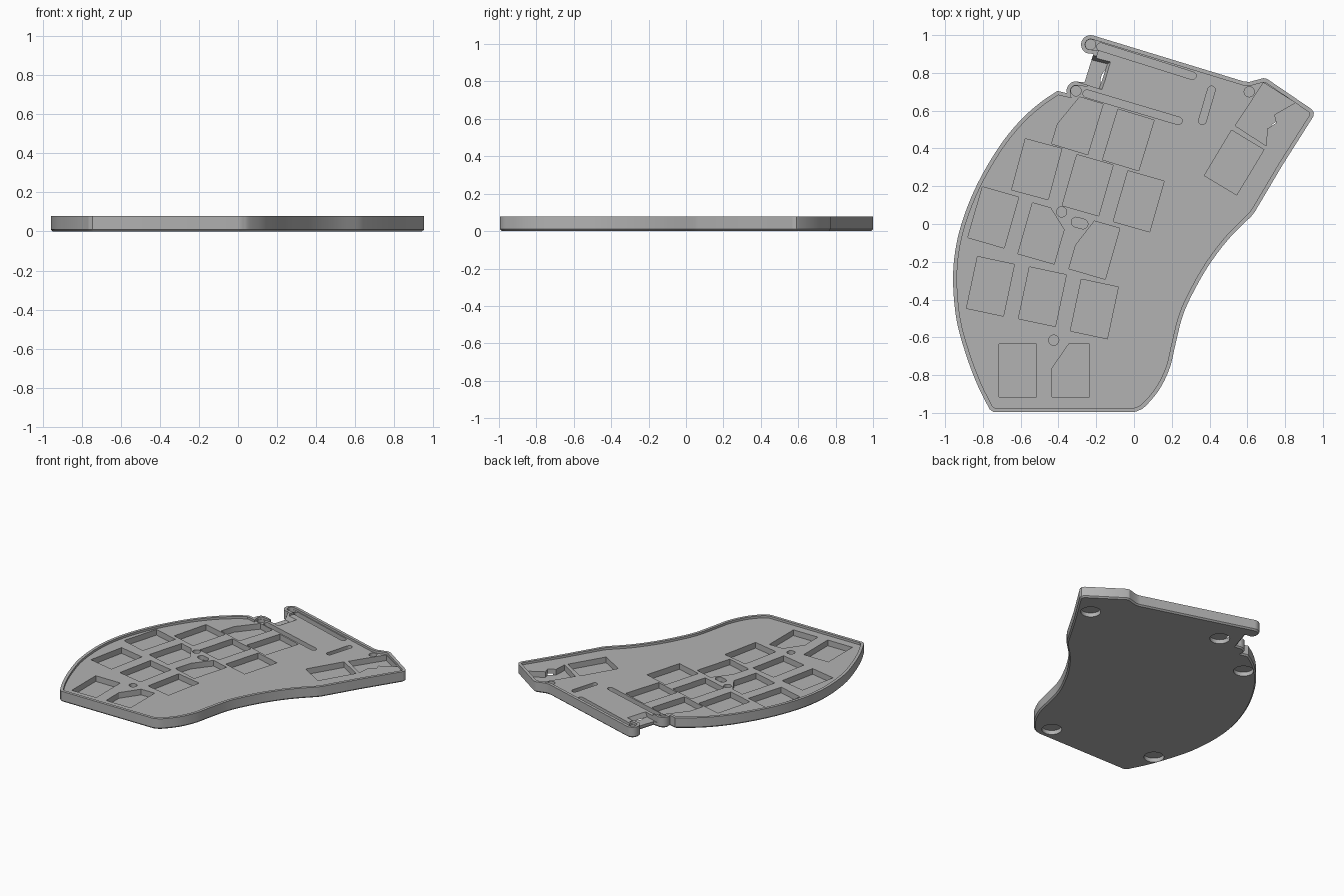
import bpy
import bmesh
from math import cos, sin, radians
from mathutils import Vector

cube = bpy.data.objects.get("Cube")
if cube:
    bpy.data.objects.remove(cube)

TOP, FLOOR, POCKET, GROOVE = 0.078, 0.062, 0.02, 0.03
CHAMFER, RIM, ABOVE = 0.01, 0.021, 0.12

grey = bpy.data.materials.new("grey plastic")
grey.use_nodes = True
tone = (0.45, 0.45, 0.45, 1)
grey.diffuse_color = tone
grey.node_tree.nodes["Principled BSDF"].inputs["Base Color"].default_value = tone


def arc(x, y, r, start, end, steps=12):
    angles = [radians(start + (end - start) * i / steps) for i in range(steps + 1)]
    return [Vector((x + r * cos(a), y + r * sin(a))) for a in angles]


def spline(points, steps=5):
    """Smooth curve through the points."""
    p = [Vector(q) for q in points]
    p = [2 * p[0] - p[1]] + p + [2 * p[-1] - p[-2]]
    out = []
    for a, b, c, d in zip(p, p[1:], p[2:], p[3:]):
        for i in range(steps):
            t = i / steps
            out.append((2 * b + (c - a) * t + (2 * a - 5 * b + 4 * c - d) * t ** 2
                        + (3 * b - a - 3 * c + d) * t ** 3) / 2)
    return out + [p[-2]]


def inset(loop, distance):
    """Move a counterclockwise loop inwards."""
    out = []
    for i, p in enumerate(loop):
        a = (p - loop[i - 1]).normalized()
        b = (loop[(i + 1) % len(loop)] - p).normalized()
        n = Vector((-a.y - b.y, a.x + b.x)).normalized()
        scale = max(n.dot(Vector((-a.y, a.x))), 0.6)
        out.append(p + n * distance / scale)
    return out


def loft(bm, layers):
    """Closed solid through (loop, height) layers."""
    rings = [[bm.verts.new((p[0], p[1], z)) for p in loop] for loop, z in layers]
    n = len(rings[0])
    faces = [bm.faces.new(rings[0]), bm.faces.new(rings[-1])]
    for low, high in zip(rings, rings[1:]):
        for i in range(n):
            j = (i + 1) % n
            faces.append(bm.faces.new((low[i], low[j], high[j], high[i])))
    bmesh.ops.recalc_face_normals(bm, faces=faces)


def prism(bm, loop, bottom, top=ABOVE):
    loft(bm, [(loop, bottom), (loop, top)])


def make_object(name, bm):
    mesh = bpy.data.meshes.new(name)
    bm.to_mesh(mesh)
    bm.free()
    obj = bpy.data.objects.new(name, mesh)
    bpy.context.collection.objects.link(obj)
    mesh.materials.append(grey)
    return obj


def key_pocket(x, y, angle, side=0, cut_w=0, cut_h=0):
    """Tilted rectangle, with an upper corner cut off on one side if asked."""
    w, h = 0.1, 0.14
    pts = [(-w, -h), (w, -h)]
    pts += [(w, h - cut_h), (w - cut_w, h)] if side > 0 else [(w, h)]
    pts += [(cut_w - w, h), (-w, h - cut_h)] if side < 0 else [(-w, h)]
    c, s = cos(radians(angle)), sin(radians(angle))
    return [Vector((x + c * u - s * v, y + s * u + c * v)) for u, v in pts]


def slot(a, b, r=0.02):
    a, b = Vector(a), Vector(b)
    side = Vector((0, 1)).angle_signed(b - a)
    turn = -side * 180 / radians(180)
    return arc(*b, r, turn, turn + 180, 8) + arc(*a, r, turn + 180, turn + 360, 8)


# Case outline, counterclockwise
inner_curve = spline([(0.02, -0.99), (0.06, -0.965), (0.135, -0.875), (0.19, -0.76), (0.22, -0.635),
                      (0.26, -0.48), (0.325, -0.34), (0.405, -0.205), (0.505, -0.075), (0.62, 0.04)])
outer_curve = spline([(-0.405, 0.705), (-0.5, 0.64), (-0.605, 0.545), (-0.71, 0.415), (-0.815, 0.24),
                      (-0.89, 0.07), (-0.94, -0.105), (-0.958, -0.29), (-0.94, -0.505),
                      (-0.89, -0.69), (-0.83, -0.85), (-0.765, -0.98)])
corner = [(0.64, 0.065), (0.785, 0.31), (0.95, 0.57), (0.952, 0.59), (0.94, 0.608),
          (0.705, 0.768), (0.685, 0.772), (0.61, 0.752), (0.58, 0.755)]
outline = [Vector((-0.745, -0.995)), Vector((0, -0.995))] + inner_curve
outline += [Vector(p) for p in corner]
outline += arc(-0.23, 0.95, 0.05, 73, 245) + [Vector((-0.215, 0.9)), Vector((-0.262, 0.75))]
outline += arc(-0.307, 0.705, 0.05, 70, 195) + outer_curve

bm = bmesh.new()
loft(bm, [(inset(outline, CHAMFER), 0), (outline, CHAMFER), (outline, TOP)])
case = make_object("case_shell", bm)

# Tray inside the rim
tray = bmesh.new()
prism(tray, inset(outline, RIM), FLOOR)

# Key pockets, grooves, screw holes
cuts = bmesh.new()
keys = [(-0.03, 0.445, -17), (-0.515, 0.29, -15), (-0.245, 0.205, -16), (0.025, 0.12, -16),
        (-0.745, 0.035, -16), (-0.76, -0.33, -12), (-0.485, -0.385, -12), (-0.21, -0.45, -12),
        (-0.615, -0.775, 0), (0.53, 0.325, -31),
        (-0.3, 0.53, -17, -1, 0.07, 0.17), (-0.48, -0.05, -16, 1, 0.1, 0.09),
        (-0.21, -0.13, -16, -1, 0.06, 0.15), (-0.335, -0.775, 0, -1, 0.09, 0.13)]
for key in keys:
    prism(cuts, key_pocket(*key), POCKET)
prism(cuts, [(0.685, 0.748), (0.853, 0.642), (0.742, 0.578), (0.753, 0.535),
             (0.705, 0.504), (0.7, 0.414), (0.536, 0.52)], POCKET)
for ends in [((-0.177, 0.938), (0.309, 0.785)), ((-0.25, 0.69), (0.235, 0.546)),
             ((0.41, 0.71), (0.362, 0.546))]:
    prism(cuts, slot(*ends), GROOVE)
for x, y in [(-0.23, 0.95), (-0.307, 0.705), (0.61, 0.7), (-0.383, 0.064), (-0.425, -0.615)]:
    prism(cuts, arc(x, y, 0.027, 0, 345, 23), GROOVE)
prism(cuts, slot((-0.306, 0.01), (-0.27, 0), 0.026), GROOVE)

# Cable notch between the two lugs
notch = bmesh.new()
loft(notch, [([(-0.27, 0.88), (-0.14, 0.848), (-0.185, 0.716), (-0.3, 0.753)], GROOVE),
             ([(-0.25, 0.906), (-0.115, 0.865), (-0.16, 0.71), (-0.3, 0.753)], TOP + 0.004)])

# Round foot recesses underneath
feet = bmesh.new()
for x, y in [(0.78, 0.48), (-0.11, 0.76), (-0.51, 0.53), (-0.03, -0.89), (-0.79, -0.735)]:
    prism(feet, arc(x, y, 0.067, 0, 350, 35), -0.05, GROOVE)

for name, mesh in [("tray", tray), ("pocket", cuts), ("notch", notch), ("foot", feet)]:
    cutter = make_object(name + "_cutter", mesh)
    mod = case.modifiers.new(name, "BOOLEAN")
    mod.operation, mod.solver, mod.object = "DIFFERENCE", "EXACT", cutter
    bpy.context.view_layer.objects.active = case
    bpy.ops.object.modifier_apply(modifier=name)
    bpy.data.objects.remove(cutter)

bpy.ops.object.select_all(action="DESELECT")
case.select_set(True)
bpy.ops.object.shade_smooth_by_angle(angle=radians(25))
